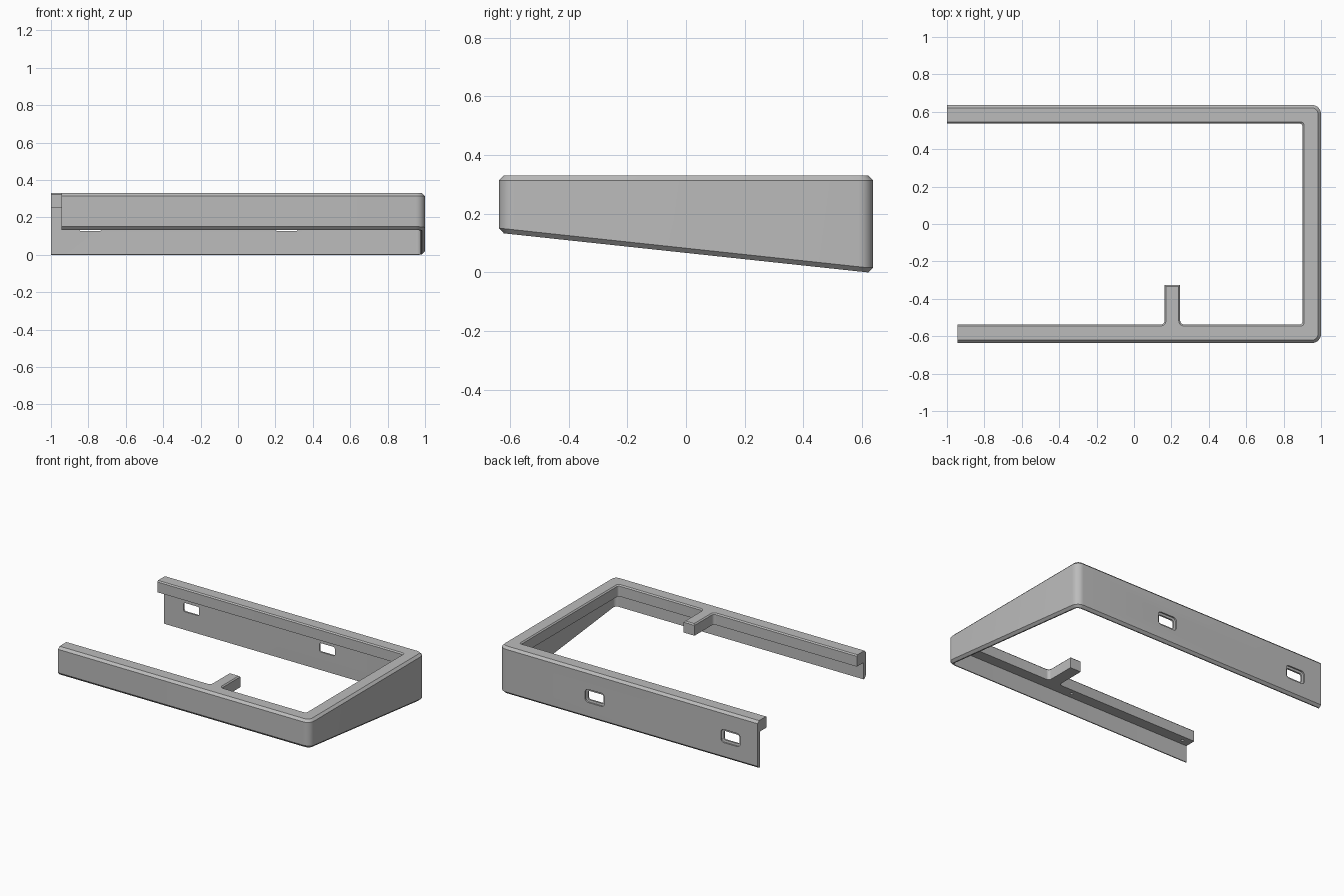
import bpy, bmesh
from math import sin, cos, pi

cube = bpy.data.objects.get("Cube")
if cube:
    bpy.data.objects.remove(cube, do_unlink=True)

HALF_Y, TOP, SHELF = 0.637, 0.33, 0.25
WALL, FLANGE, CHAMFER, EASE = 0.024, 0.1, 0.016, 0.008

grey = bpy.data.materials.new("plain grey")
grey.use_nodes = True
grey.diffuse_color = (0.5, 0.5, 0.5, 1)
grey.node_tree.nodes["Principled BSDF"].inputs["Base Color"].default_value = (0.5, 0.5, 0.5, 1)


def loft(name, rings, wrap=False):
    """Skin matching closed rings of points; cap the ends."""
    bm = bmesh.new()
    loops = [[bm.verts.new(p) for p in ring] for ring in rings]
    n = len(loops[0])
    for a, b in zip(loops, loops[1:]):
        for i in range(n):
            j = (i + 1) % n
            bm.faces.new((a[i], a[j], b[j], b[i]))
    bm.faces.new(loops[0])
    bm.faces.new(loops[-1][::-1])
    bmesh.ops.recalc_face_normals(bm, faces=bm.faces)
    mesh = bpy.data.meshes.new(name)
    bm.to_mesh(mesh)
    bm.free()
    mesh.materials.append(grey)
    obj = bpy.data.objects.new(name, mesh)
    bpy.context.collection.objects.link(obj)
    return obj


def path(d):
    """U-shaped plan line, set in by d from the outer face."""
    r = max(0.05 - d, 0.015)
    cx, cy = 1 - d - r, HALF_Y - d - r
    back = [(cx + r * sin(t), cy + r * cos(t)) for t in (pi / 2 * k / 8 for k in range(9))]
    front = [(x, -y) for x, y in reversed(back)]
    return [(-1, HALF_Y - d)] + back + front + [(-0.945, d - HALF_Y)]


def bottom(y):
    return max(0, 0.0665 * (1 - y / 0.62))


# Frame: thin sloping wall with an inward top flange; (inset, height, follows slope)
profile = [(0, CHAMFER, True), (0, TOP - CHAMFER, False), (CHAMFER, TOP, False),
           (FLANGE - EASE, TOP, False), (FLANGE, TOP - EASE, False), (FLANGE, SHELF, False),
           (WALL, SHELF, False), (WALL, 0, True), (CHAMFER, 0, True)]
lines = [[(x, y, z + (bottom(y) if slope else 0)) for x, y in path(d)] for d, z, slope in profile]
frame = loft("frame", list(zip(*lines)))


# Tab: short tongue with filleted root on the front flange
def tab_ring(inset, z):
    w, fillet, root = 0.042, 0.02, FLANGE - HALF_Y
    r = fillet + inset
    side = [(w + fillet, root - 0.025)]
    side += [(w + fillet - r * sin(t), root + fillet - r * cos(t))
             for t in (pi / 2 * k / 6 for k in range(7))]
    side.append((w - inset, -0.327 - inset))
    outline = side + [(-x, y) for x, y in reversed(side)]
    return [(x + 0.205, y, z) for x, y in outline]


tab = loft("tab", [tab_ring(0, SHELF), tab_ring(0, TOP - EASE), tab_ring(EASE, TOP)])


# Slots: rounded openings in the back wall, wider on the outside
def slot_ring(cx, y, w, h, r):
    ring = []
    for q, (sx, sz) in enumerate([(1, 1), (-1, 1), (-1, -1), (1, -1)]):
        for k in range(6):
            t = pi / 2 * (q + k / 5)
            ring.append((cx + sx * (w - r) + r * cos(t), y, 0.158 + sz * (h - r) + r * sin(t)))
    return ring


cutters = []
for cx in (0.26, -0.79):
    cutters.append(loft("slot_cutter", [
        slot_ring(cx, HALF_Y + 0.02, 0.075, 0.046, 0.025),
        slot_ring(cx, HALF_Y - 0.010, 0.075, 0.046, 0.025),
        slot_ring(cx, HALF_Y - 0.012, 0.06, 0.031, 0.012),
        slot_ring(cx, HALF_Y - 0.05, 0.06, 0.031, 0.012)]))

# Pilot holes: small blind holes under the front flange
for cx in (0.03, -0.88):
    cutters.append(loft("pilot_cutter", [
        [(cx + 0.01 * cos(pi * k / 8), -0.575 + 0.01 * sin(pi * k / 8), z) for k in range(16)]
        for z in (SHELF - 0.03, SHELF + 0.04)]))


def combine(tool, operation):
    mod = frame.modifiers.new(operation.lower(), "BOOLEAN")
    mod.operation, mod.object, mod.solver = operation, tool, "EXACT"
    bpy.context.view_layer.objects.active = frame
    bpy.ops.object.modifier_apply(modifier=mod.name)
    bpy.data.objects.remove(tool, do_unlink=True)


combine(tab, "UNION")
for cutter in cutters:
    combine(cutter, "DIFFERENCE")

bpy.ops.object.select_all(action="DESELECT")
frame.select_set(True)
bpy.context.view_layer.objects.active = frame
bpy.ops.object.shade_smooth_by_angle(angle=pi / 7)
